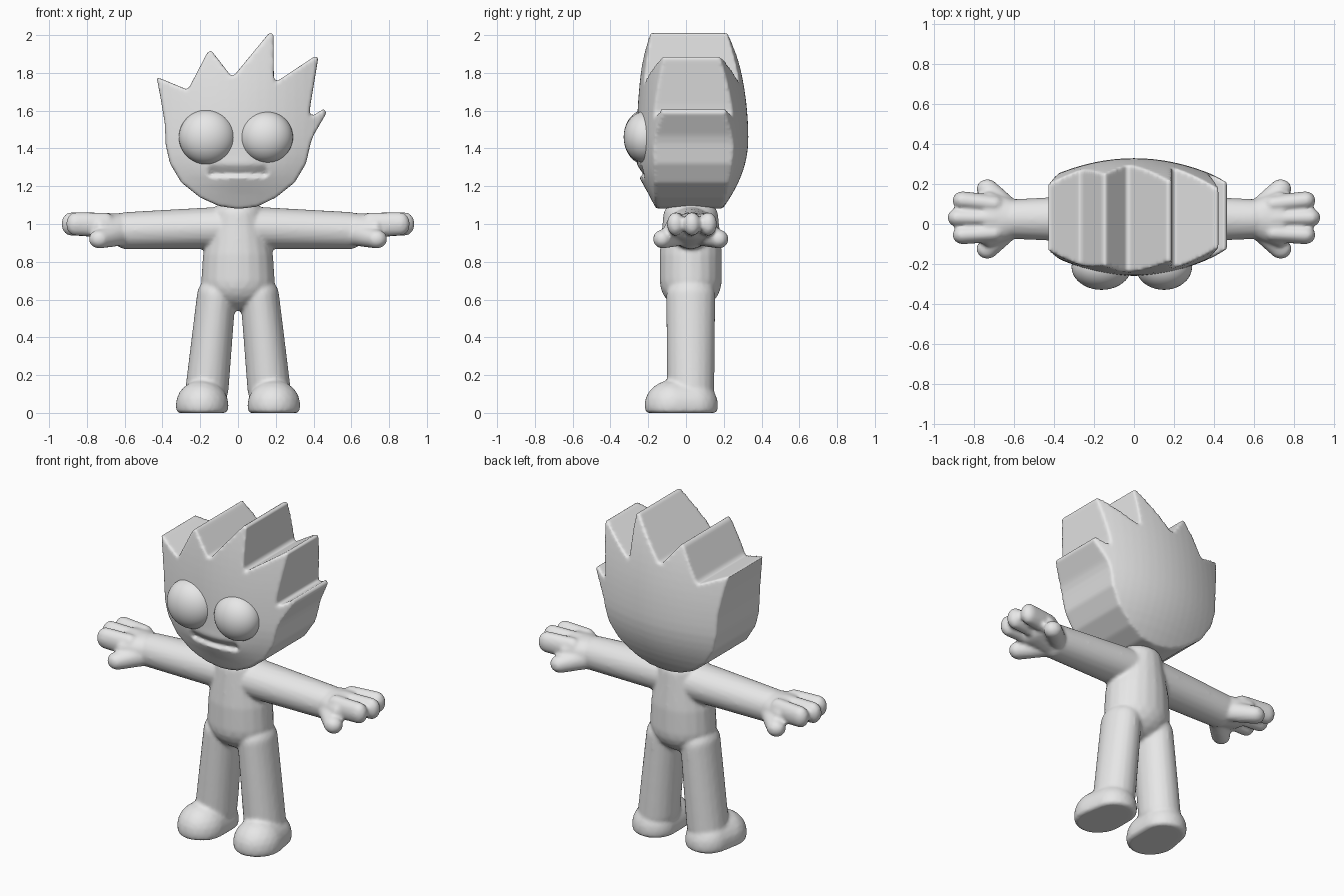
import bpy, bmesh, math
from mathutils import Matrix, Vector

if "Cube" in bpy.data.objects:
    bpy.data.objects.remove(bpy.data.objects["Cube"])

grey = bpy.data.materials.new("plain_grey")
grey.diffuse_color = (0.8, 0.8, 0.8, 1)
grey.use_nodes = True
grey.node_tree.nodes["Principled BSDF"].inputs["Base Color"].default_value = grey.diffuse_color


def finish(bm, name, voxel=None, smooth=3):
    """Turn a bmesh into an object, optionally fused and softened."""
    mesh = bpy.data.meshes.new(name)
    for f in bm.faces:
        f.smooth = True
    bm.to_mesh(mesh)
    bm.free()
    mesh.materials.append(grey)
    obj = bpy.data.objects.new(name, mesh)
    bpy.context.collection.objects.link(obj)
    if voxel:
        rm = obj.modifiers.new("fuse", 'REMESH')
        rm.mode = 'VOXEL'
        rm.voxel_size = voxel
        rm.use_smooth_shade = True
        sm = obj.modifiers.new("soften", 'SMOOTH')
        sm.factor = 0.5
        sm.iterations = smooth
    return obj


def hull(target, *blobs):
    """Add the convex hull of ellipsoids (centre, radii) to target."""
    bm = bmesh.new()
    for c, r in blobs:
        m = Matrix.Translation(c) @ Matrix.Diagonal((*r, 1))
        bmesh.ops.create_icosphere(bm, subdivisions=3, radius=1, matrix=m)
    pts = [v.co.copy() for v in bm.verts]
    bm.clear()
    for p in pts:
        bm.verts.new(p)
    bmesh.ops.convex_hull(bm, input=bm.verts[:])
    bmesh.ops.delete(bm, geom=[v for v in bm.verts if not v.link_faces],
                     context='VERTS')
    for v in bm.verts:                      # flat soles
        v.co.z = max(v.co.z, 0)
    bmesh.ops.recalc_face_normals(bm, faces=bm.faces[:])
    tmp = bpy.data.meshes.new("tmp")
    bm.to_mesh(tmp)
    bm.free()
    target.from_mesh(tmp)
    bpy.data.meshes.remove(tmp)


# Body: torso, legs, feet, arms and hands fused together
C = 0.025
body = bmesh.new()
hull(body, ((0, C, 1.05), (0.14, 0.145, 0.08)),
     ((0, C, 0.84), (0.185, 0.165, 0.08)),
     ((0, C, 0.70), (0.195, 0.165, 0.16)))
for s in (-1, 1):
    # leg and foot
    hull(body, ((s * 0.115, C, 0.62), (0.103, 0.13, 0.10)),
         ((s * 0.165, C, 0.12), (0.115, 0.125, 0.08)))
    hull(body, ((s * 0.19, -0.07, 0.04), (0.14, 0.15, 0.135)),
         ((s * 0.18, 0.04, 0.04), (0.13, 0.13, 0.13)))
    # arm
    hull(body, ((s * 0.08, C, 0.98), (0.09, 0.125, 0.112)),
         ((s * 0.60, C, 0.965), (0.06, 0.10, 0.098)))
    # palm
    hull(body, ((s * 0.60, C, 0.965), (0.06, 0.095, 0.092)),
         ((s * 0.73, C, 0.985), (0.06, 0.14, 0.072)))
    # three fingers
    for y, tip in ((-0.055, 0.86), (0.032, 0.885), (0.118, 0.86)):
        hull(body, ((s * 0.70, y * 0.85, 0.995), (0.05, 0.045, 0.066)),
             ((s * tip, y, 1.0), (0.05, 0.046, 0.062)))
    # thumb on each side of the hand
    for side in (-1, 1):
        hull(body, ((s * 0.62, C + side * 0.05, 0.945), (0.05, 0.05, 0.06)),
             ((s * 0.735, C + side * 0.15, 0.92), (0.055, 0.05, 0.05)))
finish(body, "body", 0.011, 4)

# Head: spiky outline in the xz plane, clockwise from the left spike
outline = [(-0.43, 1.772), (-0.412, 1.68), (-0.387, 1.53), (-0.383, 1.42),
           (-0.36, 1.32), (-0.30, 1.22), (-0.20, 1.14), (-0.10, 1.095),
           (0, 1.08), (0.10, 1.092), (0.20, 1.14), (0.30, 1.22),
           (0.36, 1.32), (0.385, 1.43), (0.40, 1.47), (0.47, 1.59),
           (0.455, 1.61), (0.375, 1.56), (0.385, 1.64), (0.425, 1.88),
           (0.41, 1.89), (0.19, 1.745), (0.187, 2.01), (0.168, 2.015),
           (-0.03, 1.775), (-0.14, 1.917), (-0.16, 1.912), (-0.265, 1.71),
           (-0.415, 1.772)]


def front_y(x, z):
    d = z - 1.45
    y = -0.26 + 0.6 * x * x + (0.17 if d > 0 else 0.75) * d * d
    y -= 0.02 * math.exp(-x * x / 0.025 - (z - 1.27) ** 2 / 0.006)  # muzzle
    if abs(x) < 0.155 and 1.254 < z < 1.315:                        # mouth
        y += 0.035 * (1.315 - z) / 0.06
    return y


def back_y(x, z):
    d = z - 1.45
    return 0.33 - 0.53 * x * x - (0.3 if d > 0 else 1.0) * d * d


bm = bmesh.new()
bm.faces.new([bm.verts.new((x, 0, z)) for x, z in outline])
cuts = [(Vector((i * 0.05, 0, 0)), (1, 0, 0)) for i in range(-9, 10)]
cuts += [(Vector((x, 0, 0)), (1, 0, 0)) for x in (-0.16, 0.16)]
cuts += [(Vector((0, 0, 1.11 + i * 0.05)), (0, 0, 1)) for i in range(18)]
cuts += [(Vector((0, 0, z)), (0, 0, 1)) for z in (1.25, 1.258, 1.285, 1.32)]
for co, no in cuts:
    bmesh.ops.bisect_plane(bm, geom=bm.verts[:] + bm.edges[:] + bm.faces[:],
                           dist=1e-5, plane_co=co, plane_no=no)
ret = bmesh.ops.extrude_face_region(bm, geom=bm.faces[:], use_keep_orig=True)
back = {g for g in ret["geom"] if isinstance(g, bmesh.types.BMVert)}
for v in bm.verts:
    v.co.y = (back_y if v in back else front_y)(v.co.x, v.co.z)
bmesh.ops.recalc_face_normals(bm, faces=bm.faces[:])
finish(bm, "head", 0.011, 3)

# Bulging eyes
for name, x, r in (("left_eye", -0.163, 0.15), ("right_eye", 0.15, 0.141)):
    bm = bmesh.new()
    m = Matrix.Translation((x, -0.215, 1.46)) @ Matrix.Diagonal((r, 0.115, r * 0.97, 1))
    bmesh.ops.create_uvsphere(bm, u_segments=40, v_segments=24, radius=1, matrix=m)
    finish(bm, name)
